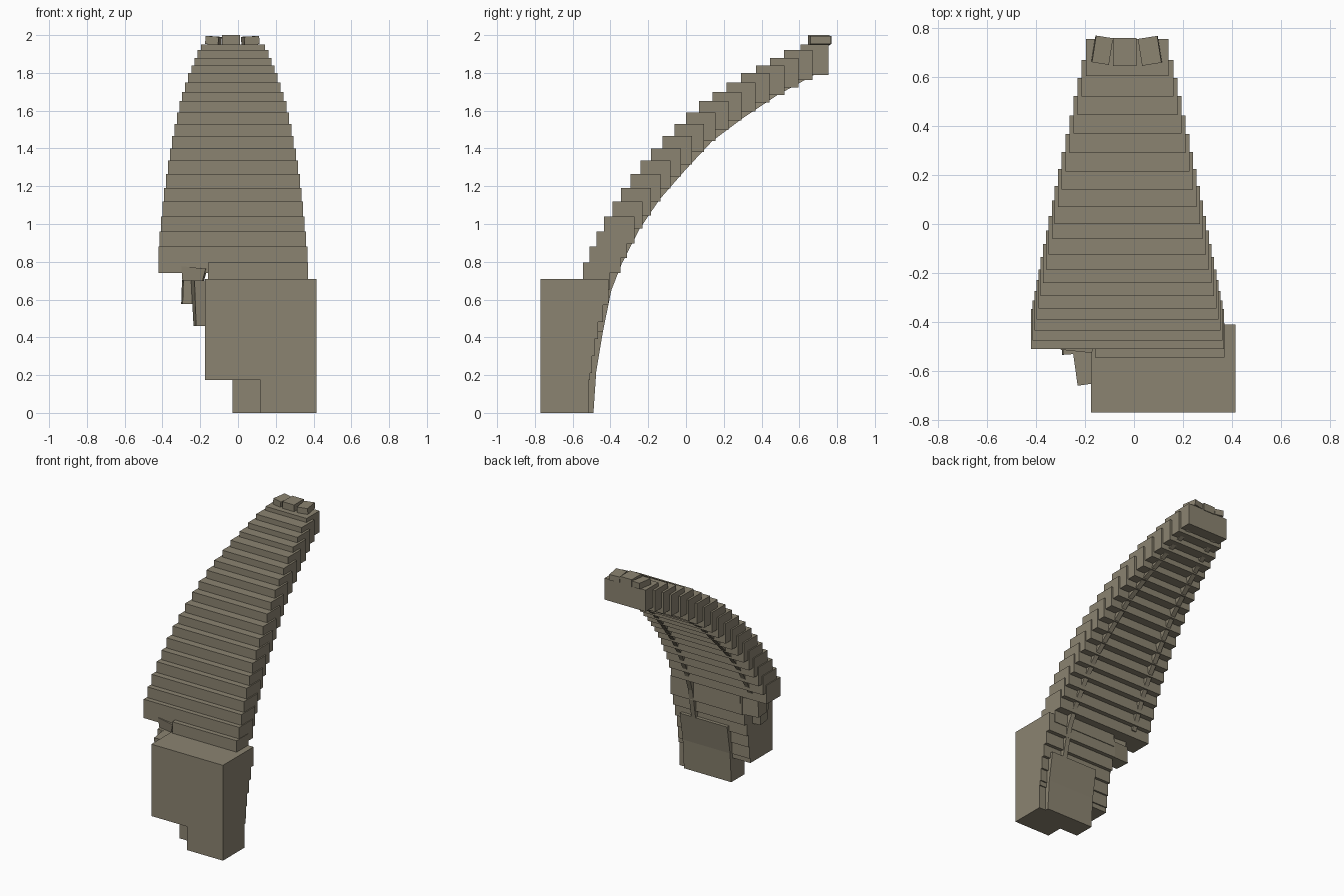
import bpy, bmesh, math
from mathutils import Matrix, Vector

default = bpy.data.objects.get("Cube")
if default:
    bpy.data.objects.remove(default, do_unlink=True)

stone = bpy.data.materials.new("weathered_stone")
stone.use_nodes = True
COLOUR = (0.26, 0.23, 0.165, 1)
stone.diffuse_color = COLOUR
stone.node_tree.nodes["Principled BSDF"].inputs["Base Color"].default_value = COLOUR


def finish(name, bm):
    bmesh.ops.recalc_face_normals(bm, faces=bm.faces)
    mesh = bpy.data.meshes.new(name)
    bm.to_mesh(mesh)
    bm.free()
    mesh.materials.append(stone)
    obj = bpy.data.objects.new(name, mesh)
    bpy.context.collection.objects.link(obj)
    return obj


def box(name, x, y, z, turn=0, tilt=0, taper=1.0):
    """Box from (min, max) ranges, optionally turned, tilted and narrowed below."""
    bm = bmesh.new()
    bmesh.ops.create_cube(bm, size=1)
    for v in bm.verts:
        if v.co.z < 0:
            v.co.x *= taper
            v.co.y *= taper
    size = Vector([r[1] - r[0] for r in (x, y, z)])
    centre = Vector([(r[0] + r[1]) / 2 for r in (x, y, z)])
    spin = Matrix.Rotation(math.radians(turn), 4, 'Z') @ Matrix.Rotation(math.radians(tilt), 4, 'Y')
    bm.transform(Matrix.Translation(centre) @ spin @ Matrix.Diagonal(size.to_4d()))
    return finish(name, bm)


def strip(name, path, span, depth):
    """Curved rib following a (y, z) path; span(y) gives its x range."""
    bm = bmesh.new()
    rows = []
    for y, z in path:
        x0, x1 = span(y)
        rows.append([bm.verts.new(c) for c in (
            (x0, y, z), (x1, y, z), (x1, y - depth, z), (x0, y - depth, z))])
    for a, b in zip(rows, rows[1:]):
        for i in range(4):
            j = (i + 1) % 4
            bm.faces.new((a[i], a[j], b[j], b[i]))
    bm.faces.new(rows[0])
    bm.faces.new(rows[-1])
    return finish(name, bm)


MID = -0.027


def half_width(y):
    return 0.297 - 0.2 * y - 0.02 * y * y


# Overlapping stair slabs: front edge y and top z
steps = [(-0.51, 0.88), (-0.475, 0.96), (-0.435, 1.04), (-0.39, 1.12), (-0.345, 1.19),
         (-0.295, 1.265), (-0.24, 1.335), (-0.185, 1.40), (-0.125, 1.465), (-0.06, 1.53),
         (0.0, 1.59), (0.07, 1.65), (0.14, 1.70), (0.215, 1.75), (0.29, 1.80),
         (0.37, 1.84), (0.445, 1.88), (0.52, 1.92), (0.605, 1.95)]
for i, (y, top) in enumerate(steps):
    t = i / (len(steps) - 1)
    w = half_width(y)
    box(f"stair_slab_{i + 1}", (MID - w, MID + w), (y, y + 0.163 - 0.013 * t),
        (top - 0.14 - 0.02 * t, top))

# Short slab linking the stair to the pedestal
box("landing_slab", (-0.16, 0.37), (-0.545, -0.405), (0.65, 0.795))

# Pedestal block with a notched lower corner
box("pedestal_upper", (-0.175, 0.415), (-0.77, -0.525), (0.175, 0.71))
box("pedestal_lower", (0.12, 0.415), (-0.77, -0.525), (0, 0.175))

# Stepped back of the pedestal
backs = [-0.41, -0.44, -0.465, -0.485, -0.498, -0.507]
for i, back in enumerate(backs):
    top = 0.71 - 0.09 * i
    box(f"pedestal_back_{i + 1}", (-0.175, 0.415), (-0.65, back), (max(top - 0.14, 0.175), top))
box("foot_slab", (-0.03, 0.415), (-0.645, -0.515), (0, 0.18))

# Curved ribs under the stair
curve = [(-0.49, 0), (-0.475, 0.22), (-0.44, 0.43), (-0.395, 0.65), (-0.34, 0.79),
         (-0.245, 0.975), (-0.14, 1.13), (0, 1.29), (0.14, 1.44), (0.3, 1.56),
         (0.48, 1.68), (0.68, 1.79)]
strip("foot_panel", curve[:3], lambda y: (-0.03, 0.36), 0.05)


def rib_span(side):
    def span(y):
        x = MID + side * 0.72 * half_width(y)
        return x - 0.018, x + 0.018
    return span


strip("left_rib", curve, rib_span(1), 0.06)
strip("right_rib", curve[4:], rib_span(-1), 0.06)

# Rubble hanging beside the pedestal
box("rubble_large", (-0.295, -0.165), (-0.53, -0.42), (0.575, 0.70), 4, 2)
box("rubble_upper", (-0.30, -0.17), (-0.52, -0.43), (0.69, 0.77), -6, 6, 0.8)
box("rubble_low", (-0.24, -0.15), (-0.655, -0.52), (0.46, 0.70), 8, 0, 0.75)

# Loose blocks on the top step
box("top_block_right", (-0.165, -0.095), (0.655, 0.765), (1.95, 1.993), -9, 4)
box("top_block_middle", (-0.085, 0.01), (0.645, 0.76), (1.945, 2.0))
box("top_block_left", (0.025, 0.105), (0.652, 0.763), (1.95, 1.993), 9, -3)
